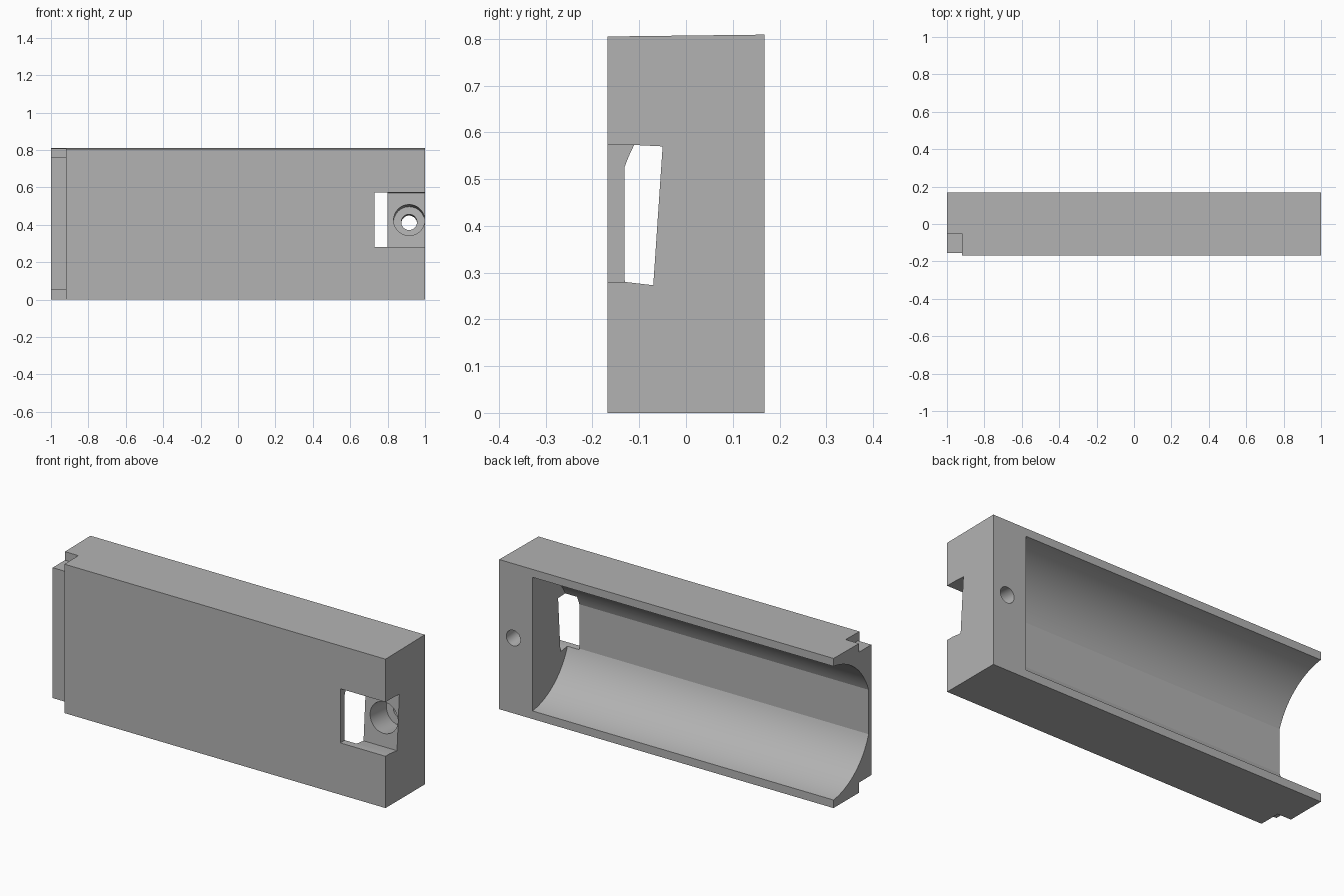
import bpy, bmesh, math
from mathutils import Vector

if "Cube" in bpy.data.objects:
    bpy.data.objects.remove(bpy.data.objects["Cube"])

grey = bpy.data.materials.new("plain grey")
grey.use_nodes = True
colour = (0.45, 0.45, 0.45, 1)
grey.diffuse_color = colour
grey.node_tree.nodes["Principled BSDF"].inputs["Base Color"].default_value = colour


def finish(name, bm):
    bmesh.ops.recalc_face_normals(bm, faces=bm.faces)
    mesh = bpy.data.meshes.new(name)
    bm.to_mesh(mesh)
    bm.free()
    mesh.materials.append(grey)
    obj = bpy.data.objects.new(name, mesh)
    bpy.context.collection.objects.link(obj)
    return obj


def prism(name, profile, x0, x1):
    """Extrude a (y, z) profile along x."""
    bm = bmesh.new()
    face = bm.faces.new([bm.verts.new((x0, y, z)) for y, z in profile])
    new = bmesh.ops.extrude_face_region(bm, geom=[face])["geom"]
    bmesh.ops.translate(bm, vec=(x1 - x0, 0, 0),
                        verts=[v for v in new if isinstance(v, bmesh.types.BMVert)])
    return finish(name, bm)


def block(name, x0, x1, y0, y1, z0, z1):
    return prism(name, [(y0, z0), (y1, z0), (y1, z1), (y0, z1)], x0, x1)


def rod(name, start, end, radius):
    start, end = Vector(start), Vector(end)
    axis = end - start
    bm = bmesh.new()
    bmesh.ops.create_cone(bm, cap_ends=True, segments=48, radius1=radius,
                          radius2=radius, depth=axis.length)
    turn = axis.to_track_quat("Z", "Y").to_matrix().to_4x4()
    bmesh.ops.transform(bm, matrix=turn, verts=bm.verts)
    bmesh.ops.translate(bm, vec=(start + end) / 2, verts=bm.verts)
    return finish(name, bm)


def cut(target, cutter):
    cutter.hide_render = True
    mod = target.modifiers.new("cut", "BOOLEAN")
    mod.operation, mod.solver, mod.object = "DIFFERENCE", "EXACT", cutter
    bpy.context.view_layer.objects.active = target
    bpy.ops.object.modifier_apply(modifier=mod.name)
    bpy.data.objects.remove(cutter)


# Main body with a very slightly sloping top
body = prism("housing_body",
             [(-0.168, 0), (0.168, 0), (0.168, 0.809), (-0.168, 0.805)], -1, 1)

# Round trough with a flat floor, open at the back and at one end
mid, cy, radius, flat = 0.405, 0.212, 0.364, 0.12
first = math.asin(flat / radius)
steps = 28
arc = []
for i in range(steps + 1):
    a = first + (math.pi / 2 - first) * i / steps
    arc.append((cy - radius * math.cos(a), radius * math.sin(a)))
arc.append((0.3, radius))
trough = [(y, mid + h) for y, h in arc] + [(y, mid - h) for y, h in reversed(arc)]
cut(body, prism("trough_cutter", trough, -1.1, 0.8))

# Stepped tongue at the open end
cut(body, block("skin_cutter", -1.1, -0.92, -0.3, -0.155, -0.1, 0.9))
cut(body, block("upper_notch_cutter", -1.1, -0.92, -0.3, -0.05, 0.76, 0.9))
cut(body, block("lower_notch_cutter", -1.1, -0.92, -0.3, -0.05, -0.1, 0.055))

# Pocket with a tilted floor at the closed end, breaking into the trough
pocket = [(-0.3, 0.28), (-0.13, 0.28), (-0.07, 0.273),
          (-0.05, 0.57), (-0.11, 0.573), (-0.3, 0.573)]
cut(body, prism("pocket_cutter", pocket, 0.73, 1.1))

# Tilted screw hole and its counterbore
tilt = 0.08


def on_axis(y):
    return (0.915, y, 0.425 - tilt * (y + 0.06))


cut(body, rod("counterbore_cutter", on_axis(-0.12), on_axis(0.08), 0.083))
cut(body, rod("screw_hole_cutter", on_axis(0), on_axis(0.25), 0.042))

# Smooth curves, crisp edges
bpy.ops.object.select_all(action="DESELECT")
body.select_set(True)
bpy.context.view_layer.objects.active = body
bpy.ops.object.shade_smooth_by_angle(angle=math.radians(18))
